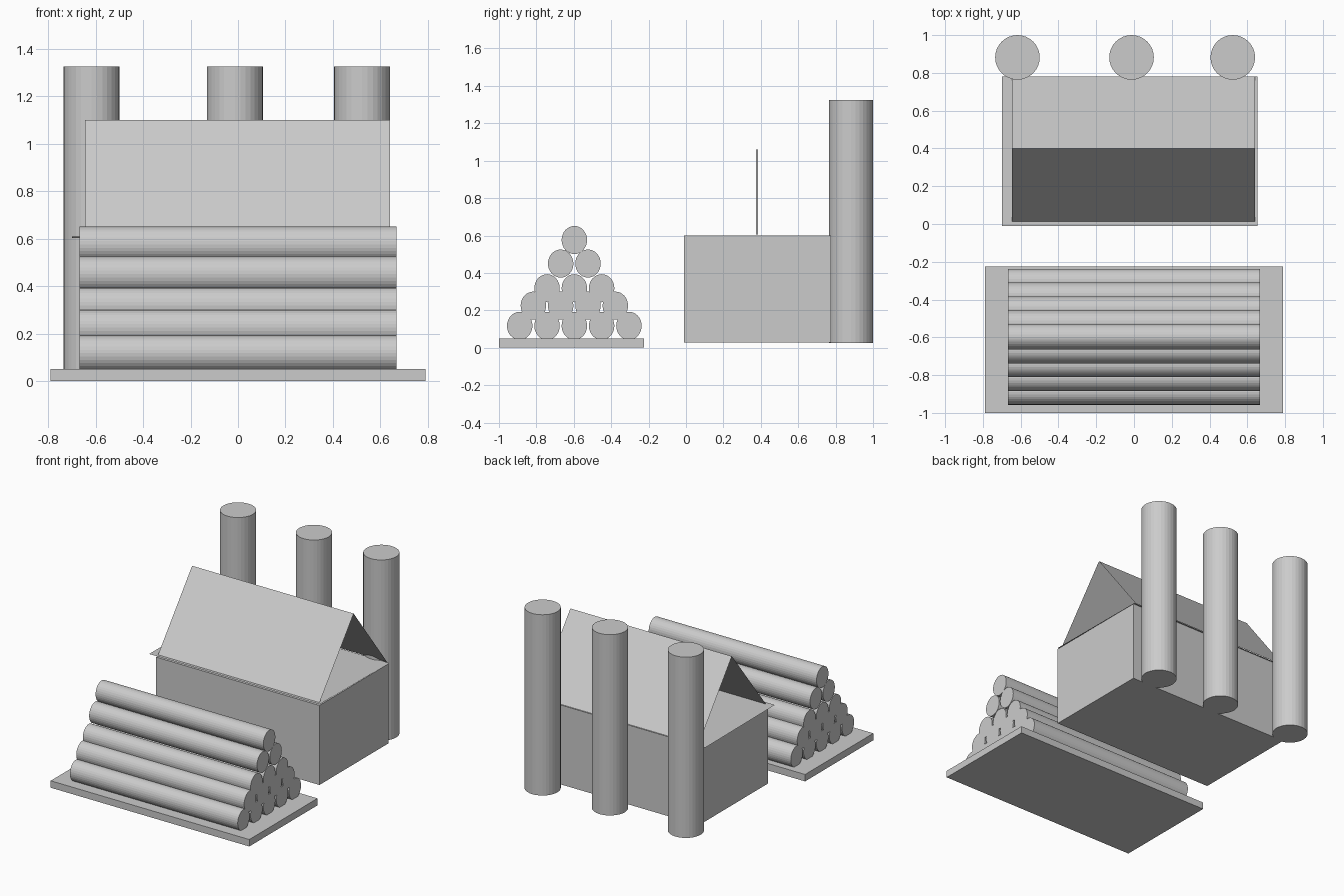
import bpy
import bmesh
from math import pi
from mathutils import Matrix

cube = bpy.data.objects.get("Cube")
if cube:
    bpy.data.objects.remove(cube, do_unlink=True)

GREY = (0.6, 0.6, 0.6, 1)
grey = bpy.data.materials.new("plain_grey")
grey.use_nodes = True
grey.diffuse_color = GREY
grey.node_tree.nodes["Principled BSDF"].inputs["Base Color"].default_value = GREY


def finish(name, bm):
    mesh = bpy.data.meshes.new(name)
    bm.to_mesh(mesh)
    bm.free()
    mesh.materials.append(grey)
    obj = bpy.data.objects.new(name, mesh)
    bpy.context.collection.objects.link(obj)
    return obj


def box(name, low, high):
    bm = bmesh.new()
    size = [b - a for a, b in zip(low, high)]
    centre = [(a + b) / 2 for a, b in zip(low, high)]
    bmesh.ops.create_cube(bm, size=1, matrix=Matrix.Translation(centre) @ Matrix.Diagonal((*size, 1)))
    return finish(name, bm)


def cylinder(name, centre, length, scale, turn=Matrix.Identity(4)):
    bm = bmesh.new()
    matrix = Matrix.Translation(centre) @ Matrix.Diagonal((*scale, 1)) @ turn
    bmesh.ops.create_cone(bm, cap_ends=True, segments=32, radius1=1, radius2=1,
                          depth=length, matrix=matrix)
    return finish(name, bm)


def sheet(name, x0, x1, profile):
    """Thin sheet: a (y, z) line swept along x."""
    bm = bmesh.new()
    rows = [[bm.verts.new((x, y, z)) for x in (x0, x1)] for y, z in profile]
    for a, b in zip(rows, rows[1:]):
        bm.faces.new((a[0], a[1], b[1], b[0]))
    return finish(name, bm)


# Log stack on its base board
box("log_base", (-0.79, -1, 0), (0.79, -0.225, 0.05))
along_x = Matrix.Rotation(pi / 2, 4, "Y")
for row, z in enumerate((0.117, 0.225, 0.318, 0.45, 0.576)):
    count = 5 - row
    for i in range(count):
        y = -0.597 + (i - (count - 1) / 2) * 0.146
        cylinder(f"log_{row + 1}_{i + 1}", (0, y, z), 1.335, (1, 0.068, 0.075), along_x)

# House: walls, ceiling sheet, open-ended roof and its thin post
box("house_walls", (-0.645, -0.01, 0.028), (0.655, 0.775, 0.6))
sheet("ceiling_sheet", -0.70, 0.655, [(-0.01, 0.608), (0.782, 0.603)])
sheet("roof", -0.645, 0.64, [(0.012, 0.607), (0.4, 1.1), (0.78, 0.607)])
box("roof_post", (-0.005, 0.375, 0.605), (0.005, 0.385, 1.06))

# Chimneys behind the house
for i, x in enumerate((-0.617, -0.013, 0.523)):
    cylinder(f"chimney_{i + 1}", (x, 0.882, 0.675), 1.3, (0.118, 0.118, 1))
